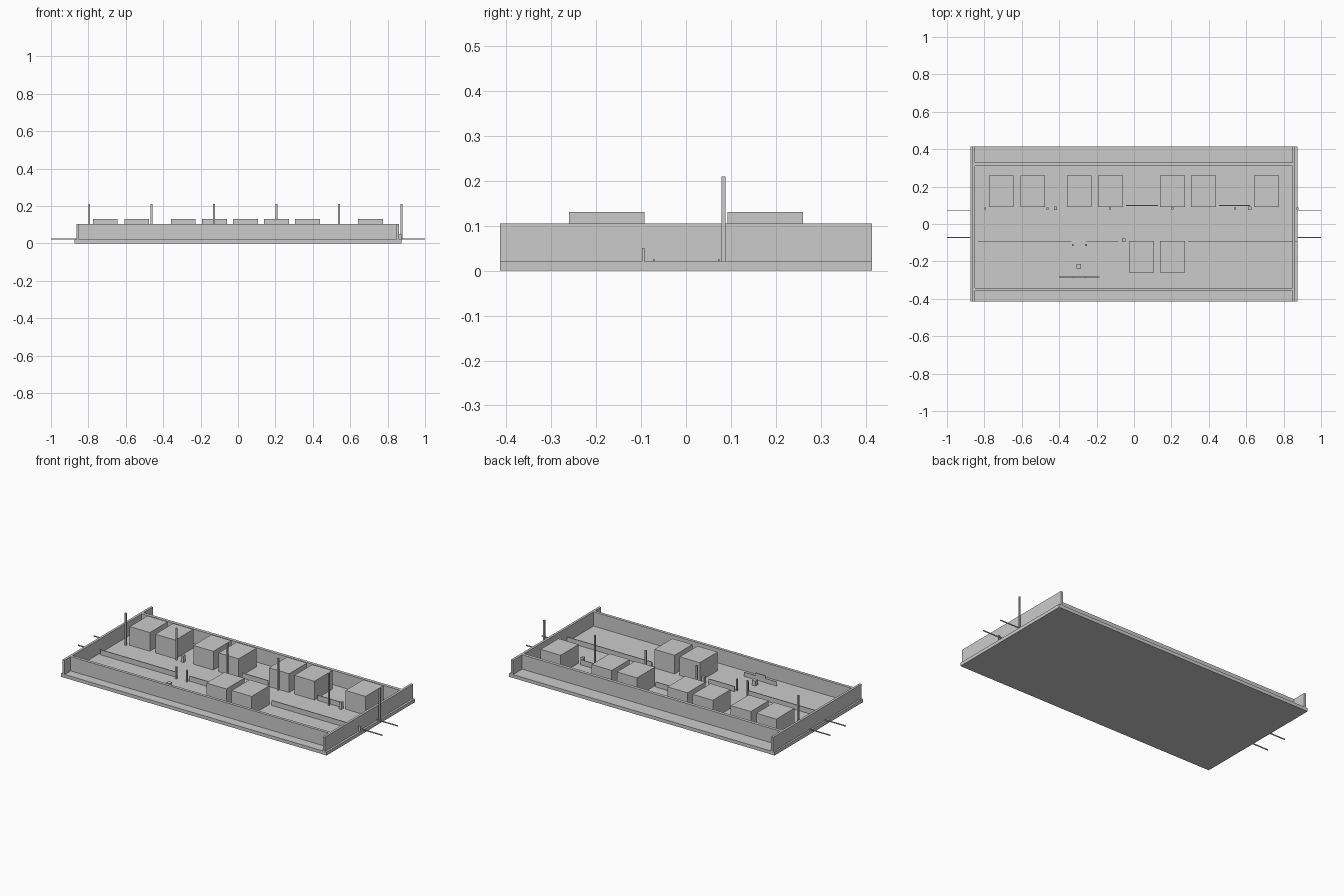
import bpy

FLOOR = 0.02


def box(name, x0, x1, y0, y1, z0, z1):
    bpy.ops.mesh.primitive_cube_add(
        size=1, location=((x0 + x1) / 2, (y0 + y1) / 2, (z0 + z1) / 2))
    ob = bpy.context.object
    ob.name = name
    ob.scale = (x1 - x0, y1 - y0, z1 - z0)
    bpy.ops.object.transform_apply(location=False, rotation=False, scale=True)
    return ob


def post(name, x, y, width, top):
    h = width / 2
    return box(name, x - h, x + h, y - h, y + h, FLOOR, top)


# Base slab and surrounding walls
box("base_slab", -0.873, 0.873, -0.414, 0.414, 0, FLOOR)
for side, x in (("left", -0.856), ("right", 0.854)):
    box(side + "_end_wall", x - 0.007, x + 0.007, -0.414, 0.414, FLOOR, 0.105)
box("back_long_wall", -0.849, 0.847, 0.309, 0.328, FLOOR, 0.105)
box("front_long_wall", -0.849, 0.847, -0.358, -0.341, FLOOR, 0.105)

# Stub rods sticking out of both ends
for sx in (-1, 1):
    for y in (-0.072, 0.073):
        box("end_rod", min(sx, sx * 0.86), max(sx, sx * 0.86),
            y - 0.002, y + 0.002, FLOOR, 0.026)

# Blocks in two rows
for x in (-0.71, -0.542, -0.292, -0.126, 0.206, 0.372, 0.708):
    box("back_block", x - 0.066, x + 0.066, 0.092, 0.26, FLOOR, 0.131)
for x in (0.04, 0.206):
    box("front_block", x - 0.066, x + 0.066, -0.26, -0.092, FLOOR, 0.131)

# Tall posts at even spacing
for i in range(6):
    post("tall_post", -0.796 + i * 0.334, 0.083, 0.009, 0.21)

# Gate posts and small pedestals
for x in (-0.328, -0.257):
    post("gate_post", x, -0.112, 0.009, 0.09)
for x, y in ((-0.42, 0.085), (0.618, 0.085), (-0.055, -0.087)):
    post("small_pedestal", x, y, 0.018, 0.06)
post("low_pedestal", -0.295, -0.226, 0.024, 0.05)

# Low fences
for x0, x1, y in ((-0.835, -0.333, -0.095), (-0.253, -0.083, -0.095),
                  (0.29, 0.873, -0.095), (-0.043, 0.128, 0.1),
                  (0.455, 0.62, 0.1)):
    box("low_fence", x0, x1, y - 0.0025, y + 0.0025, FLOOR, 0.05)

# Stepped screen near the front wall
box("screen_base", -0.4, -0.185, -0.285, -0.281, FLOOR, 0.045)
box("screen_centre", -0.325, -0.26, -0.288, -0.281, FLOOR, 0.06)
